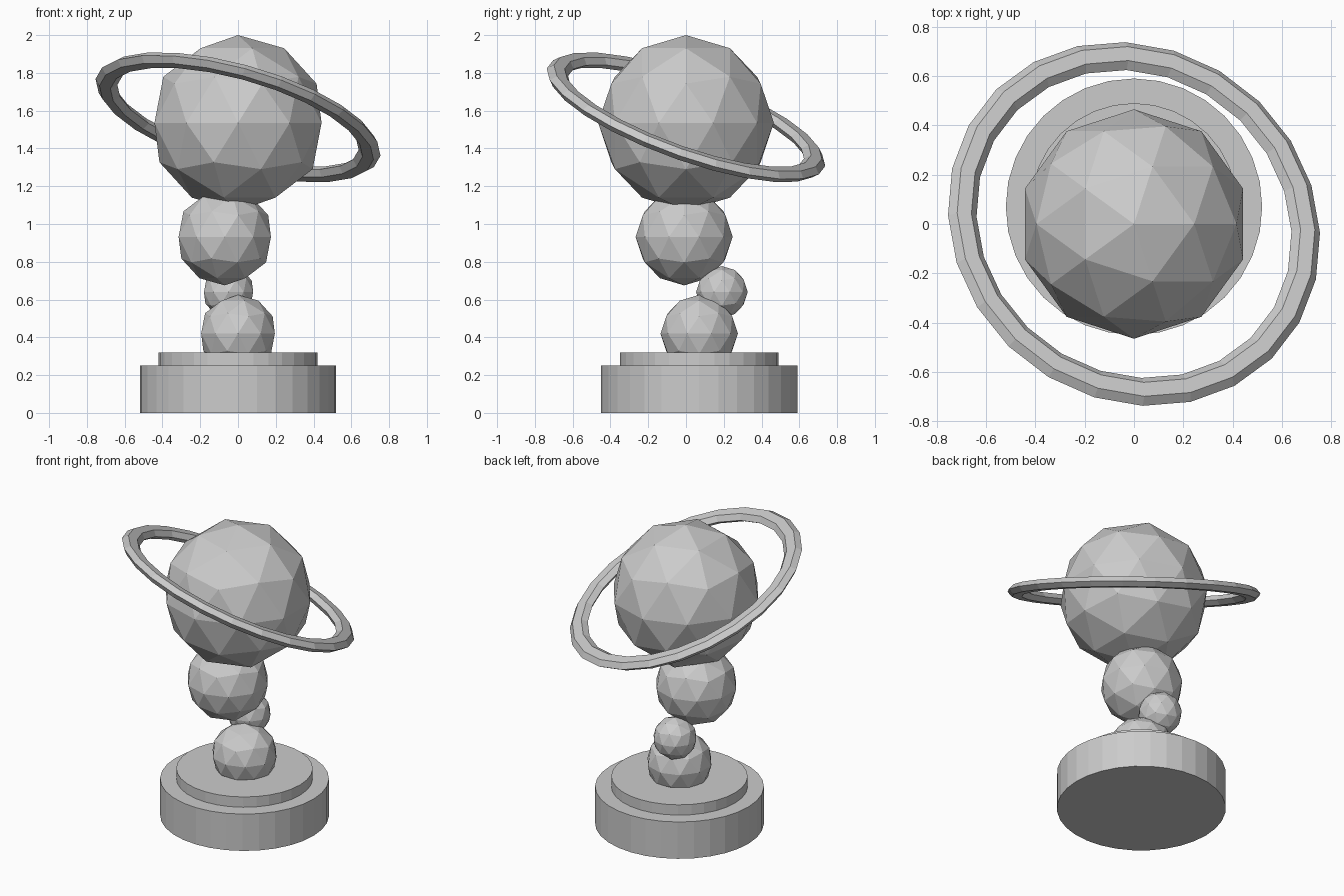
import bpy
from mathutils import Vector

if "Cube" in bpy.data.objects:
    bpy.data.objects.remove(bpy.data.objects["Cube"])

# One plain grey for the whole sculpture
grey = bpy.data.materials.new("stone_grey")
grey.diffuse_color = (0.6, 0.6, 0.6, 1)
grey.use_nodes = True
grey.node_tree.nodes["Principled BSDF"].inputs["Base Color"].default_value = grey.diffuse_color


def finish(name):
    ob = bpy.context.object
    ob.name = name
    ob.data.materials.append(grey)
    bpy.ops.object.shade_flat()
    return ob


def disc(name, radius, z0, z1):
    bpy.ops.mesh.primitive_cylinder_add(vertices=32, radius=radius, depth=z1 - z0,
                                        location=(0, 0.07, (z0 + z1) / 2))
    return finish(name)


def ball(name, radius, centre):
    bpy.ops.mesh.primitive_ico_sphere_add(subdivisions=2, radius=radius, location=centre)
    return finish(name)


# Stepped round base
disc("base", 0.52, 0, 0.25)
disc("base_step", 0.42, 0.25, 0.32)

# Stack of low-poly balls
ball("lower_ball", 0.205, (0, 0.07, 0.42))
ball("small_ball", 0.137, (-0.05, 0.19, 0.64))
ball("middle_ball", 0.257, (-0.07, -0.01, 0.932))
ball("planet", 0.465, (0, 0, 1.535))

# Flattened, tilted ring around the planet
bpy.ops.mesh.primitive_torus_add(major_segments=24, minor_segments=6,
                                 major_radius=0.722, minor_radius=0.06,
                                 location=(0, 0, 1.565))
ring = finish("planet_ring")
ring.scale.z = 0.6
tilt = Vector((0, 0, 1)).rotation_difference(Vector((0.26, 0.33, 0.907)))
ring.rotation_euler = tilt.to_euler()
